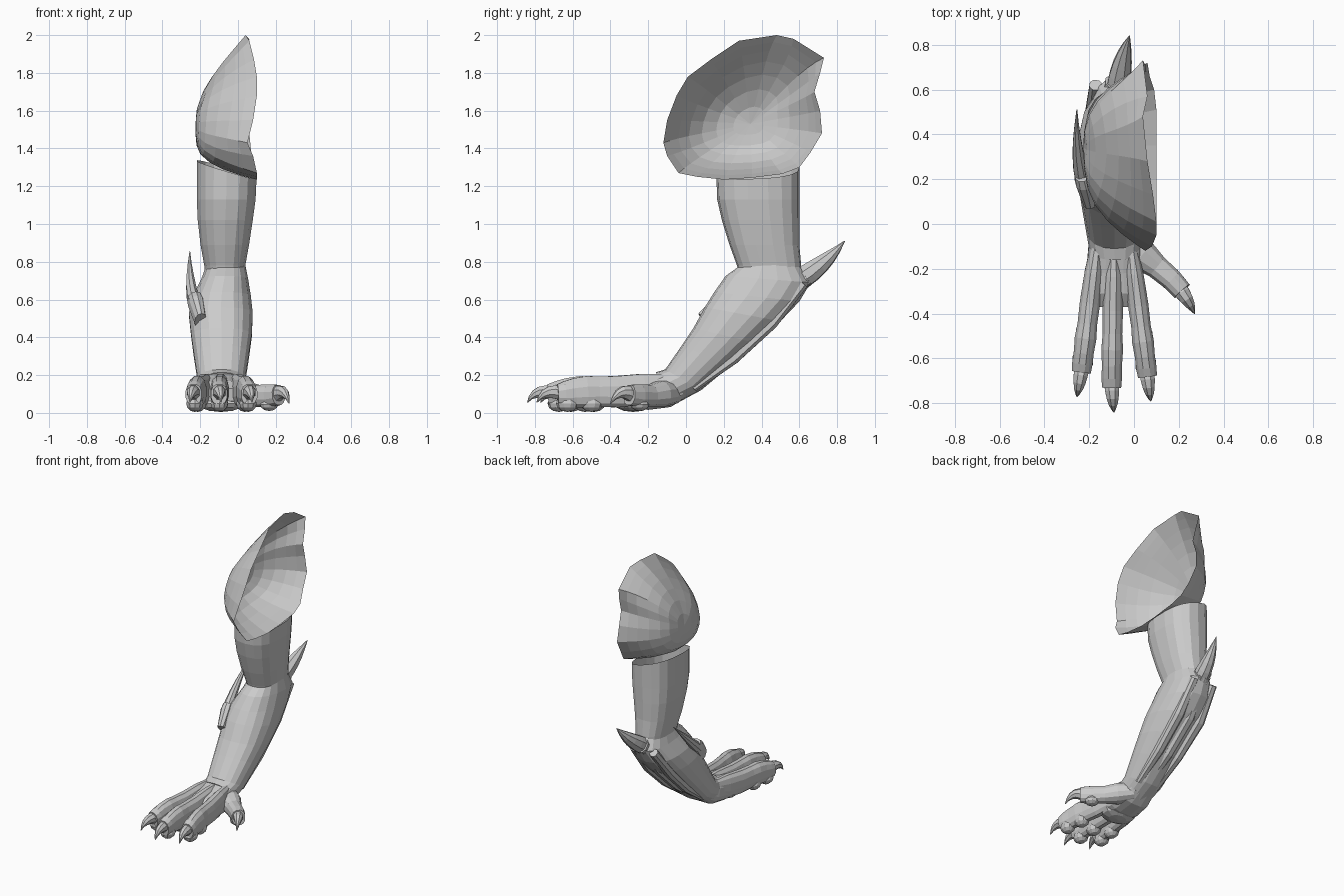
import bpy, bmesh, math
from mathutils import Vector as V

if "Cube" in bpy.data.objects:
    bpy.data.objects.remove(bpy.data.objects["Cube"])


def finish(name, bm):
    bmesh.ops.recalc_face_normals(bm, faces=bm.faces)
    me = bpy.data.meshes.new(name)
    bm.to_mesh(me)
    bm.free()
    ob = bpy.data.objects.new(name, me)
    bpy.context.collection.objects.link(ob)
    return ob


def loft(name, sections, n=16, p=1.0, caps=(True, True)):
    """Skin rings given as (centre, half axis a, half axis b); p < 1 squares them off."""
    bm = bmesh.new()
    rings = []
    for c, a, b in sections:
        ring = []
        for i in range(n):
            t = 2 * math.pi * (i + 0.5) / n
            u, v = math.cos(t), math.sin(t)
            u = math.copysign(abs(u) ** p, u)
            v = math.copysign(abs(v) ** p, v)
            ring.append(bm.verts.new(V(c) + V(a) * u + V(b) * v))
        rings.append(ring)
    for r, s in zip(rings, rings[1:]):
        for i in range(n):
            j = (i + 1) % n
            bm.faces.new((r[i], r[j], s[j], s[i]))
    if caps[0]:
        bm.faces.new(rings[0][::-1])
    if caps[1]:
        bm.faces.new(rings[-1])
    return finish(name, bm)


def limb(name, rows, n=18, p=0.85, caps=(True, True)):
    """Rows: x min, x max, front (y, z), back (y, z)."""
    secs = []
    for x0, x1, f, b in rows:
        f, b = V((0, *f)), V((0, *b))
        secs.append(((f + b) / 2 + V(((x0 + x1) / 2, 0, 0)),
                     V(((x1 - x0) / 2, 0, 0)), (f - b) / 2))
    return loft(name, secs, n, p, caps)


def tube(name, path, n=10, p=0.85):
    """Path rows: x, y, z, half width, half height."""
    pts = [V(r[:3]) for r in path]
    secs = []
    for i, r in enumerate(path):
        d = (pts[min(i + 1, len(pts) - 1)] - pts[max(i - 1, 0)]).normalized()
        side = d.cross(V((0, 0, 1))).normalized()
        secs.append((pts[i], side * r[3], side.cross(d) * r[4]))
    return loft(name, secs, n, p)


def claw(name, base, mid, tip, r):
    """Curved spike along a quadratic curve."""
    b, m, t = V(base), V(mid), V(tip)
    path = []
    for i in range(6):
        k = i / 5
        c = b * (1 - k) ** 2 + m * 2 * k * (1 - k) + t * k * k
        w = max(r * (1 - k ** 1.8), 0.002)
        path.append((*c, w, w * 1.1))
    return tube(name, path, 8, 1.0)


def pad(name, loc, scale):
    bm = bmesh.new()
    bmesh.ops.create_uvsphere(bm, u_segments=10, v_segments=6, radius=1)
    for v in bm.verts:
        v.co = V([c * s + o for c, s, o in zip(v.co, scale, loc)])
    return finish(name, bm)


# shoulder shell: open bowl bulging to -x, rim rows are (x, y, z)
rim = [(.05, -.12, 1.43), (.08, -.1, 1.55), (.1, -.05, 1.68), (.1, .01, 1.78),
       (.085, .13, 1.87), (.06, .28, 1.97), (.04, .48, 2.0), (.06, .57, 1.98),
       (.04, .73, 1.88), (.05, .71, 1.8), (.055, .68, 1.7), (.05, .71, 1.6),
       (.06, .72, 1.48), (.07, .66, 1.38), (.09, .6, 1.3), (.1, .51, 1.265),
       (.1, .35, 1.245), (.1, .2, 1.235), (.1, .06, 1.25), (.1, -.04, 1.27),
       (.08, -.1, 1.36)]
N = len(rim)
soft = [(V(rim[i - 1]) + V(rim[i]) * 2 + V(rim[(i + 1) % N])) / 4 for i in range(N)]
bm = bmesh.new()
mid = V((-.225, .34, 1.53))
hub = bm.verts.new(mid)
prev = None
for u in (.2, .4, .57, .72, .84, .93, 1.0):
    ring = []
    for r, s in zip(rim, soft):
        d = s.lerp(V(r), u ** 6) - mid
        size = math.hypot(d.y, d.z)
        low, side = max(0, -d.z / size), d.y / size
        f = u ** (1.8 + 1.2 * side * side + 2.7 * low * low)
        ring.append(bm.verts.new(mid + V((d.x * f, d.y * u, d.z * u))))
    for i in range(N):
        j = (i + 1) % N
        if prev:
            bm.faces.new((prev[i], prev[j], ring[j], ring[i]))
        else:
            bm.faces.new((hub, ring[j], ring[i]))
    prev = ring
finish("shoulder_shell", bm)

# upper arm, its top ring tilted to follow the shell
arm = limb("upper_arm", [
    (-.17, .03, (.29, .7), (.61, .7)), (-.18, .04, (.27, .78), (.61, .78)),
    (-.2, .06, (.23, .89), (.6, .89)), (-.215, .08, (.19, 1.02), (.6, 1.02)),
    (-.22, .095, (.165, 1.13), (.6, 1.13)), (-.22, .1, (.16, 1.23), (.6, 1.25))],
    18, 0.8, (True, False))
for v in arm.data.vertices:
    if v.co.z > 1.2:
        v.co.z += max(0, .1 - v.co.x) * .3

# forearm from elbow to heel of the hand
limb("forearm", [
    (-.17, .04, (.28, .775), (.6, .79)), (-.195, .055, (.21, .725), (.66, .69)),
    (-.24, .07, (.15, .64), (.6, .59)), (-.262, .08, (.1, .56), (.5, .485)),
    (-.25, .075, (.04, .45), (.37, .37)), (-.235, .06, (-.02, .36), (.23, .245)),
    (-.215, .04, (-.11, .23), (.08, .12)), (-.2, .03, (-.16, .215), (-.06, .045))])

# tendons sunk into the back of the forearm
for i, x in enumerate((-.17, -.09, -.01)):
    tube(f"tendon_{i}", [(x, .62, .685, .03, .03), (x * 1.1, .455, .475, .04, .033),
                         (x, .25, .285, .035, .03), (x * .9, .04, .13, .025, .02)], 8)

# palm
limb("palm", [
    (-.19, .02, (-.08, .21), (0, .08)), (-.205, .035, (-.13, .215), (-.08, .03)),
    (-.215, .04, (-.22, .19), (-.2, .015)), (-.222, .05, (-.31, .17), (-.3, .03)),
    (-.2, .03, (-.37, .13), (-.36, .06))], 16, .7)

# three fingers, each with a claw and underside pads
fingers = {"outer": (-.165, -.235, -.66, -.255), "middle": (-.09, -.1, -.73, -.09),
           "inner": (-.015, .06, -.68, .075)}
for name, (x0, x1, end, xt) in fingers.items():
    def at(k):
        return x0 + (x1 - x0) * k, -.1 + (end + .1) * k
    prof = [(0, .15, .03, .06), (.2, .125, .042, .085), (.45, .112, .047, .085),
            (.62, .112, .045, .083), (.73, .112, .05, .085), (.84, .106, .046, .08),
            (.93, .1, .047, .07), (1, .098, .044, .055)]
    tube(name + "_finger", [(*at(k), z, w, h) for k, z, w, h in prof], 12)
    x, y = at(.97)
    claw(name + "_claw", (x, y, .105), (x + (xt - x) * .6, y - .09, .13),
         (xt, end - .11, .055), .036)
    for j, k in enumerate((.69, .91)):
        pad(f"{name}_pad_{j}", (*at(k), .05), (.048, .06, .045))
pad("palm_pad", (-.09, -.28, .05), (.13, .1, .045))

# thumb
tube("thumb", [(-.05, -.06, .11, .06, .06), (.03, -.135, .1, .075, .07),
               (.1, -.19, .09, .055, .06), (.17, -.25, .09, .05, .062),
               (.215, -.3, .095, .046, .055)], 12)
claw("thumb_claw", (.2, -.285, .095), (.25, -.35, .14), (.27, -.4, .05), .038)
pad("thumb_pad", (.165, -.245, .045), (.05, .05, .035))

# elbow spike and side spike, with their sockets
claw("elbow_spike", (-.07, .61, .71), (-.05, .75, .8), (-.02, .84, .91), .055)
tube("elbow_socket", [(-.08, .52, .64, .07, .06), (-.07, .635, .725, .06, .055)], 10)
claw("side_spike", (-.23, .19, .57), (-.26, .32, .68), (-.255, .51, .855), .034)
tube("side_socket", [(-.2, .1, .49, .03, .05), (-.222, .19, .58, .042, .055),
                     (-.23, .22, .61, .036, .045)], 10)
